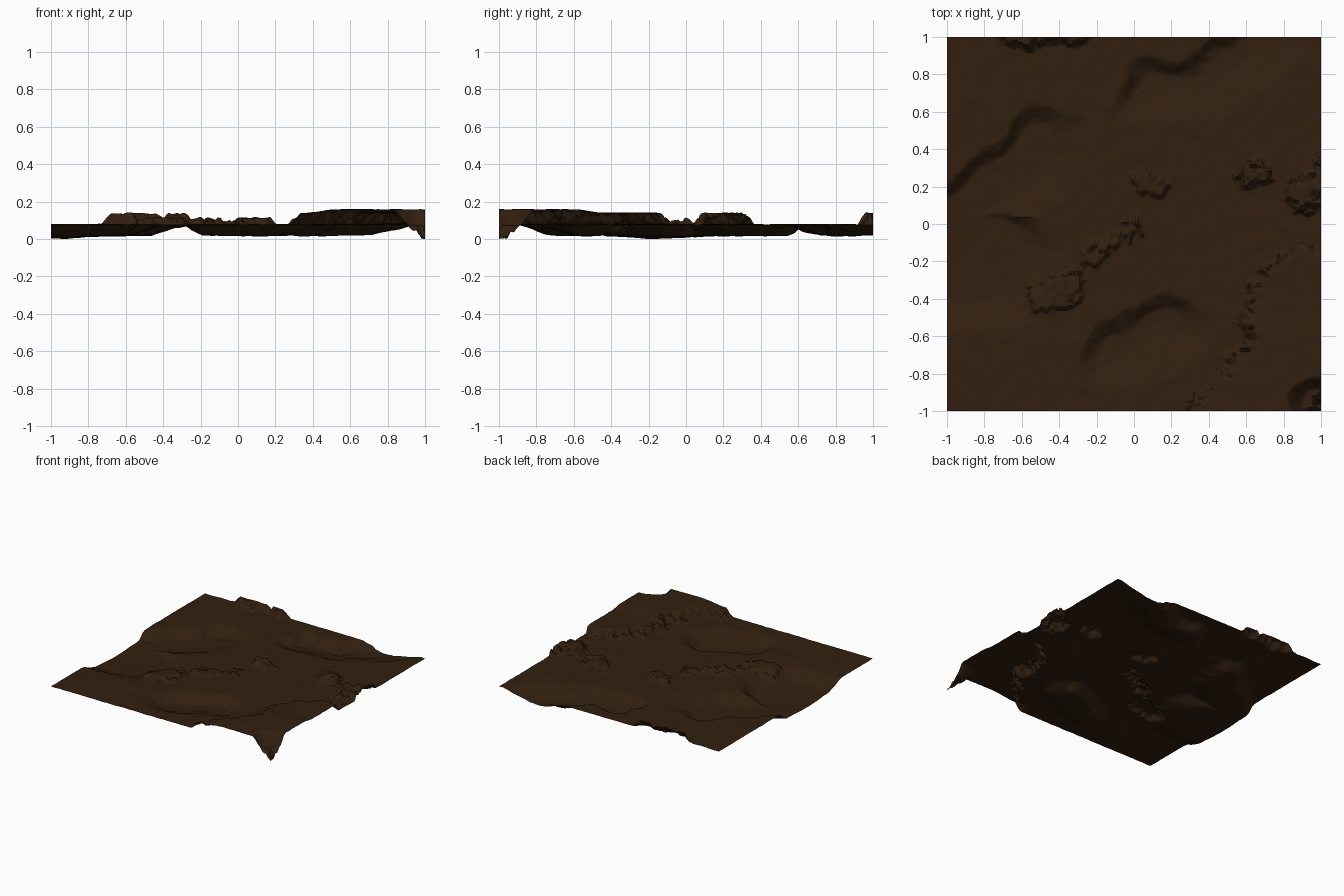
import bpy, bmesh, math
from mathutils import Vector, noise

if "Cube" in bpy.data.objects:
    bpy.data.objects.remove(bpy.data.objects["Cube"])

N = 220
BASE = 0.077

# Each landform is a rounded bar: start, end, radius
BASINS = [
    ((-1.1, -.2), (-.8, -.2), .3), ((-.95, 0), (-.6, .3), .17), ((-.55, .3), (-.5, .45), .14),
    ((.05, .72), (.4, .76), .1), ((.4, .78), (.72, 1), .11),
    ((-.12, -.68), (.2, -.54), .13),
]
PLATEAU = [((.95, -.5), (1.1, -.5), .36), ((.8, -.8), (.55, -1.1), .25)]
OUTCROPS = [
    ((-.46, -.38), (-.36, -.32), .09), ((-.25, -.19), (-.03, -.02), .035),
    ((.06, .22), (.12, .2), .05), ((.6, .26), (.67, .26), .05),
    ((.87, .17), (1.1, .28), .07), ((-.68, 1.03), (-.35, 1.05), .08),
]
NOTCH = [((.97, -.96), (1.1, -.98), .1)]


def depth_inside(p, bars):
    """Distance inside the nearest bar, negative outside."""
    best = -9.0
    for a, b, r in bars:
        a, b = Vector(a), Vector(b)
        d = b - a
        t = min(1, max(0, (p - a).dot(d) / d.length_squared))
        best = max(best, r - (p - a - d * t).length)
    return best


def smooth(t):
    t = min(1, max(0, t))
    return t * t * (3 - 2 * t)


def height(x, y):
    q = Vector((x, y, 0))
    coarse = noise.fractal(q * 6, 1.0, 2.0, 4)
    fine = noise.noise(q * 22)
    grit = noise.noise(q * 42)
    # wander the outlines
    p = Vector((x + .03 * noise.noise(q * 5 + Vector((3, 7, 0))),
                y + .03 * noise.noise(q * 5 + Vector((9, 1, 4)))))
    z = BASE + .003 * noise.noise(q * 4) + .004 * noise.fractal(q * 10, 1.0, 2.0, 2)
    # smooth basins: steep north-west side, gentle south-east side
    d = depth_inside(p, BASINS)
    slope = (depth_inside(p + Vector((.02, -.03)), BASINS) - d) / .036
    soft = .11 + .15 * smooth(.5 - slope)
    z -= .06 * smooth((d + .03 * coarse) / soft + .5)
    z -= .016 * math.exp(-((x + .95) / .15) ** 2 - ((y + .15) / .2) ** 2)
    # craggy high ground, broken along its rims
    ragged = .04 * coarse + .03 * fine + .01 * grit
    k = smooth((depth_inside(p, PLATEAU) + ragged) / .085 + .5)
    z += (.063 + .018 * smooth((-.45 - y) / .15) * smooth((x - .35) / .2)) * k
    z += (.07 * fine + .05 * grit) * k * (1 - k)
    rise = .034 if x < .3 and y < .5 else .06
    k = smooth((depth_inside(p, OUTCROPS) + ragged) / .065 + .5)
    z += rise * k + .03 * (fine + grit) * k * (1.2 - k)
    # notch in the outer corner of the plateau
    z -= .085 * smooth((depth_inside(p, NOTCH) + .02 * coarse) / .09 + .5)
    return min(.16, max(0, z))


# Terrain sheet
bm = bmesh.new()
bmesh.ops.create_grid(bm, x_segments=N, y_segments=N, size=1.0)
for v in bm.verts:
    v.co.z = height(v.co.x, v.co.y)
low = min(v.co.z for v in bm.verts)
for v in bm.verts:
    v.co.z -= low
mesh = bpy.data.meshes.new("terrain")
bm.to_mesh(mesh)
bm.free()
terrain = bpy.data.objects.new("terrain", mesh)
bpy.context.collection.objects.link(terrain)

soil = bpy.data.materials.new("dark_soil")
soil.diffuse_color = (.032, .014, .005, 1)
soil.use_nodes = True
soil.node_tree.nodes["Principled BSDF"].inputs["Base Color"].default_value = soil.diffuse_color
mesh.materials.append(soil)

bpy.context.view_layer.objects.active = terrain
terrain.select_set(True)
bpy.ops.object.shade_smooth_by_angle(angle=math.radians(40))
